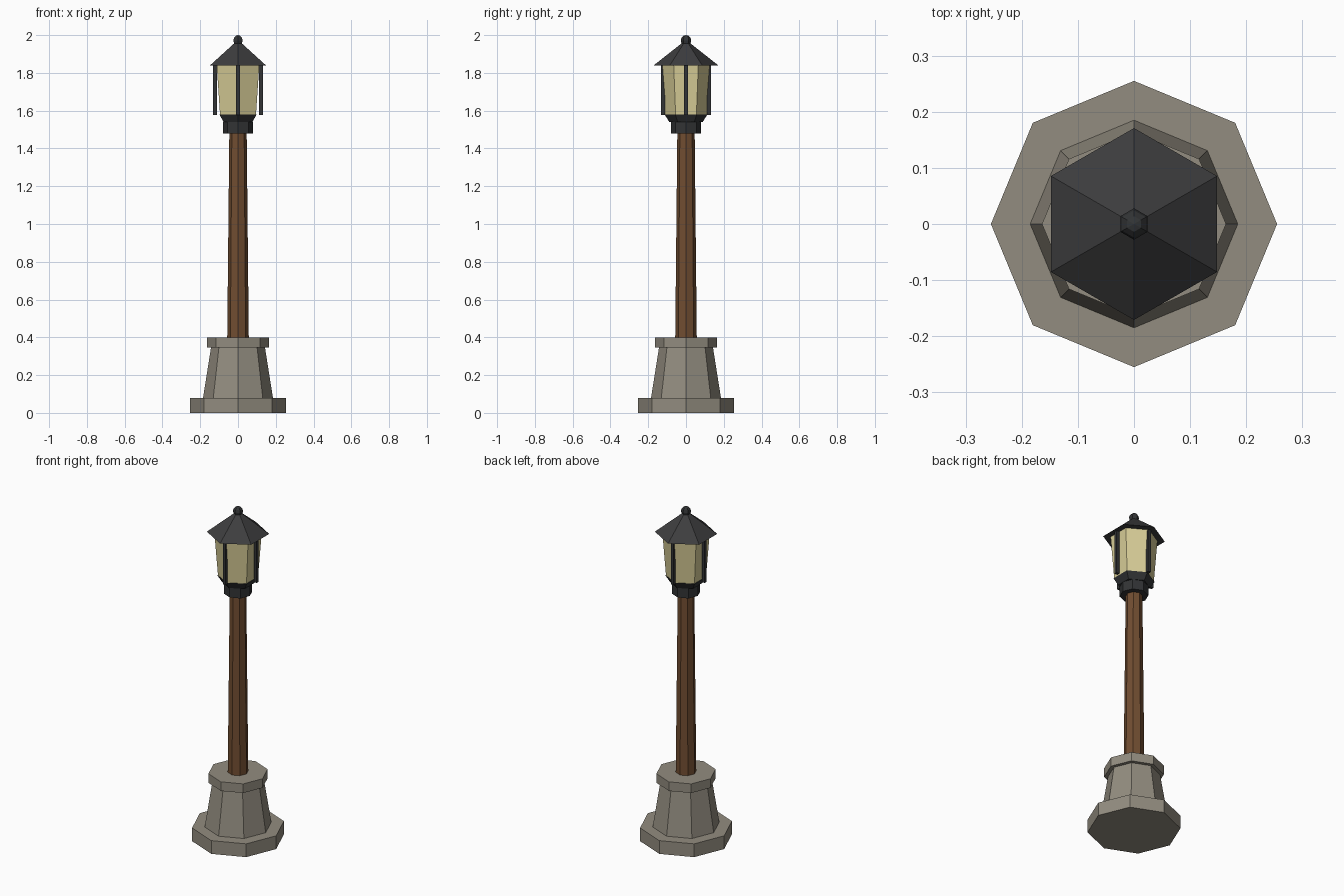
import bpy, bmesh, math
from mathutils import Matrix

if "Cube" in bpy.data.objects:
    bpy.data.objects.remove(bpy.data.objects["Cube"])


def material(name, rgb):
    m = bpy.data.materials.new(name)
    m.diffuse_color = (*rgb, 1)
    m.use_nodes = True
    m.node_tree.nodes["Principled BSDF"].inputs["Base Color"].default_value = m.diffuse_color
    return m


stone = material("warm grey stone", (0.29, 0.265, 0.215))
wood = material("brown wood", (0.165, 0.075, 0.031))
metal = material("dark iron", (0.032, 0.034, 0.036))
roof_mat = material("charcoal roof", (0.047, 0.047, 0.049))
glass = material("pale yellow glass", (0.68, 0.61, 0.31))


def finish(bm, name, mat):
    bmesh.ops.recalc_face_normals(bm, faces=bm.faces)
    me = bpy.data.meshes.new(name)
    bm.to_mesh(me)
    bm.free()
    me.materials.append(mat)
    ob = bpy.data.objects.new(name, me)
    bpy.context.collection.objects.link(ob)
    return ob


def prism(name, sides, r0, r1, z0, z1, mat):
    """Tapered prism with one corner pointing to +y."""
    bm = bmesh.new()
    rings = []
    for r, z in ((r0, z0), (r1, z1)):
        angles = [math.pi / 2 + 2 * math.pi * i / sides for i in range(sides)]
        rings.append([bm.verts.new((r * math.cos(a), r * math.sin(a), z)) for a in angles])
    low, high = rings
    bm.faces.new(low[::-1])
    bm.faces.new(high)
    for i in range(sides):
        j = (i + 1) % sides
        bm.faces.new((low[i], low[j], high[j], high[i]))
    return finish(bm, name, mat)


# Stone pedestal
prism("base_slab", 8, 0.255, 0.255, 0, 0.08, stone)
prism("pedestal", 8, 0.185, 0.143, 0.08, 0.345, stone)
prism("pedestal_cap", 8, 0.164, 0.164, 0.345, 0.40, stone)

# Wooden post
prism("post", 8, 0.057, 0.046, 0.40, 1.48, wood)

# Iron collar and lantern seat
prism("collar", 8, 0.079, 0.079, 1.48, 1.54, metal)
prism("lantern_seat", 6, 0.088, 0.114, 1.54, 1.58, metal)

# Lantern glass and roof
prism("lantern_glass", 6, 0.11, 0.13, 1.58, 1.84, glass)
prism("roof", 6, 0.171, 0.016, 1.84, 1.962, roof_mat)

# Four upright bars around the glass
for i, side in enumerate(("right", "back", "left", "front")):
    a = i * math.pi / 2
    bm = bmesh.new()
    bmesh.ops.create_cube(bm, size=1, matrix=Matrix.Translation(
        (0.122 * math.cos(a), 0.122 * math.sin(a), 1.709)) @ Matrix.Diagonal((0.019, 0.019, 0.266, 1)))
    finish(bm, side + "_bar", metal)

# Ball finial
bm = bmesh.new()
bmesh.ops.create_uvsphere(bm, u_segments=6, v_segments=6, radius=0.028)
v = max(bm.verts, key=lambda p: p.co.xy.length)
turn = math.pi / 2 - math.atan2(v.co.y, v.co.x)
bm.transform(Matrix.Translation((0, 0, 1.972)) @ Matrix.Rotation(turn, 4, 'Z'))
finish(bm, "ball_finial", metal)
